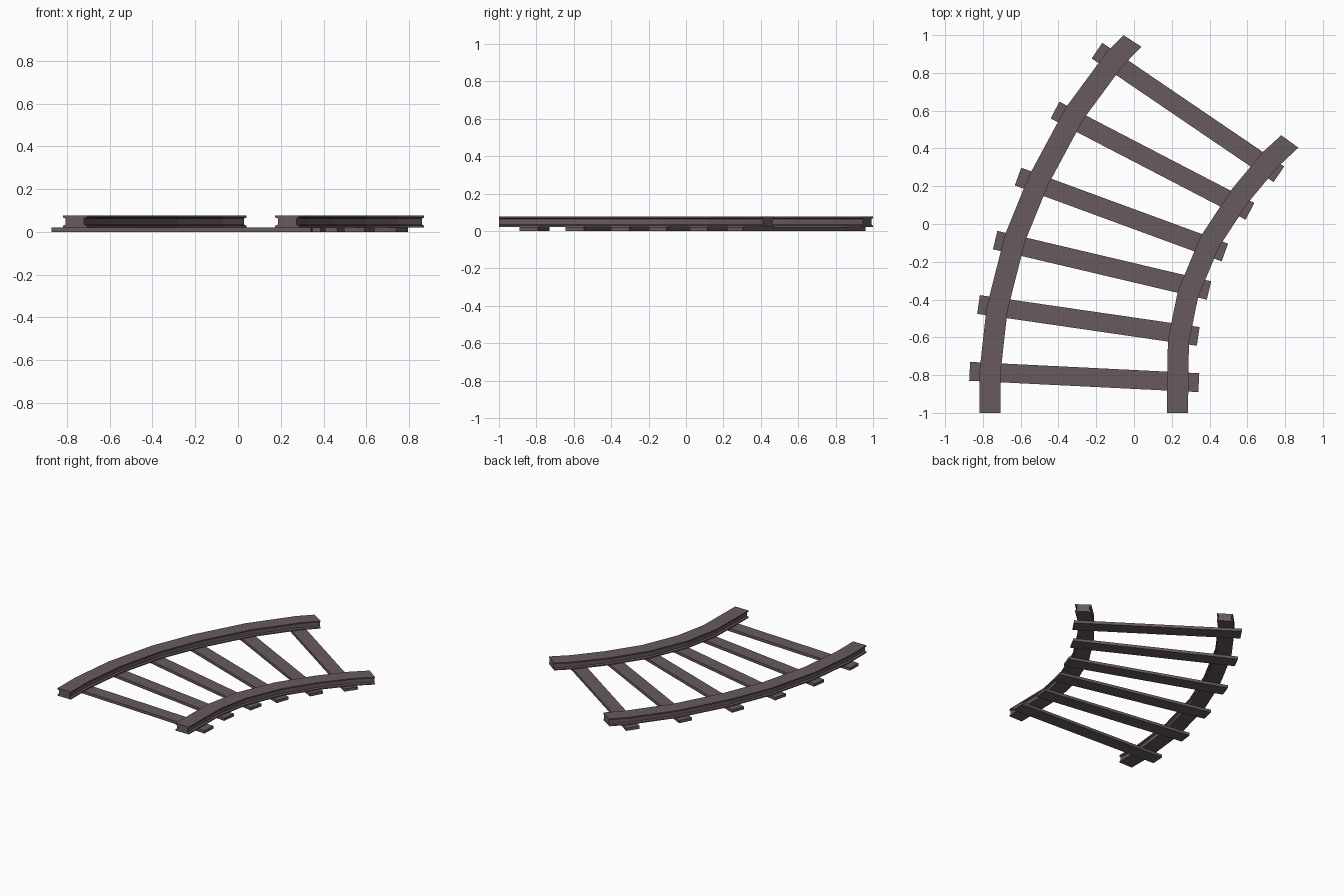
import bpy
import bmesh
from math import radians
from mathutils import Matrix, Vector

if "Cube" in bpy.data.objects:
    bpy.data.objects.remove(bpy.data.objects["Cube"], do_unlink=True)

# One weathered brown for everything
brown = bpy.data.materials.new("weathered_brown")
brown.use_nodes = True
colour = (0.14, 0.103, 0.107, 1)
brown.diffuse_color = colour
brown.node_tree.nodes["Principled BSDF"].inputs["Base Color"].default_value = colour


def finish(name, bm):
    bmesh.ops.recalc_face_normals(bm, faces=bm.faces)
    mesh = bpy.data.meshes.new(name)
    bm.to_mesh(mesh)
    bm.free()
    mesh.materials.append(brown)
    bpy.context.collection.objects.link(bpy.data.objects.new(name, mesh))


# Half of the I-shaped rail section: (side offset, height), mirrored below
HALF = [(0.056, 0.02), (0.056, 0.029), (0.044, 0.034),
        (0.044, 0.063), (0.056, 0.068), (0.056, 0.077)]
SECTION = HALF + [(-x, z) for x, z in reversed(HALF)]


def rail(name, path, end_angle):
    """Sweep the rail section along a bent path, with set end cuts."""
    pts = [Vector(p) for p in path]
    bm = bmesh.new()
    rings = []
    for i, p in enumerate(pts):
        if i == 0:
            side = Vector((1, 0))
        elif i == len(pts) - 1:
            side = Vector((1, 0))
            side.rotate(Matrix.Rotation(radians(end_angle), 2))
        else:
            d = (p - pts[i - 1]).normalized() + (pts[i + 1] - p).normalized()
            side = Vector((d.y, -d.x)).normalized()
        rings.append([bm.verts.new((p.x + side.x * s, p.y + side.y * s, z))
                      for s, z in SECTION])
    n = len(SECTION)
    for a, b in zip(rings, rings[1:]):
        for j in range(n):
            k = (j + 1) % n
            bm.faces.new((a[j], a[k], b[k], b[j]))
    bm.faces.new(rings[0])
    bm.faces.new(rings[-1])
    finish(name, bm)


rail("outer_rail", [(-0.763, -1), (-0.763, -0.79), (-0.725, -0.45),
                    (-0.63, -0.075), (-0.505, 0.232), (-0.315, 0.585),
                    (-0.105, 0.87), (-0.008, 0.969)], -33)
rail("inner_rail", [(0.23, -1), (0.235, -0.62), (0.286, -0.37),
                    (0.402, -0.092), (0.562, 0.15), (0.72, 0.34),
                    (0.825, 0.437)], -36)

# Sleepers fan out across the bend: left end, right end
SLEEPERS = [((-0.87, -0.78), (0.343, -0.84)),
            ((-0.823, -0.426), (0.34, -0.595)),
            ((-0.735, -0.085), (0.397, -0.352)),
            ((-0.614, 0.251), (0.481, -0.151)),
            ((-0.418, 0.603), (0.614, 0.067)),
            ((-0.196, 0.918), (0.767, 0.263))]
for i, (a, b) in enumerate(SLEEPERS):
    a, b = Vector((*a, 0.0105)), Vector((*b, 0.0105))
    d = b - a
    place = (Matrix.Translation((a + b) / 2)
             @ d.to_track_quat('X', 'Z').to_matrix().to_4x4()
             @ Matrix.Diagonal((d.length, 0.1, 0.021, 1)))
    bm = bmesh.new()
    bmesh.ops.create_cube(bm, size=1, matrix=place)
    finish(f"sleeper_{i + 1}", bm)
